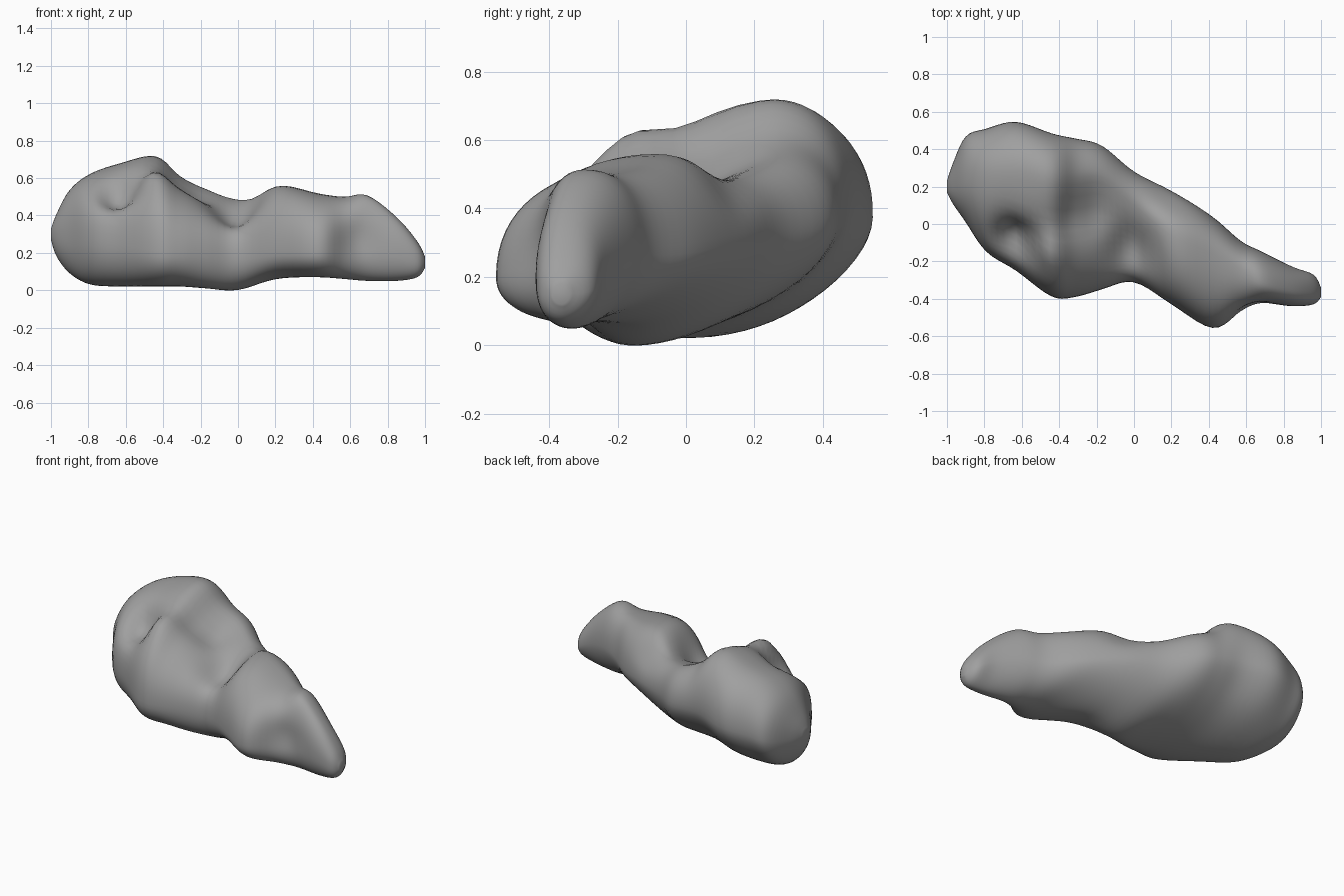
import bpy
import bmesh
import math
from mathutils import Vector

default_cube = bpy.data.objects.get("Cube")
if default_cube:
    bpy.data.objects.remove(default_cube, do_unlink=True)

# Cross-sections along the body, in hundredths of a unit:
# x, front y, back y, lowest z, highest z, y at lowest, y at highest, front z, back z
STATIONS = [
    (-100, 17, 23, 27, 33, 20, 20, 30, 30),
    (-97, 11, 32, 18, 41, 20, 21, 29, 30),
    (-90, 1, 47, 9, 54, 18, 24, 27, 32),
    (-79, -15, 51, 3, 63, 8, 25, 27, 35),
    (-63, -25, 55, 2, 69, -2, 25, 24, 37),
    (-44, -39, 49, 2, 73, -12, 22, 20, 38),
    (-31, -39, 46, 2, 62, -15, 22, 20, 37),
    (-17, -35, 42, 1, 55, -18, 23, 20, 35),
    (0, -31, 28, 0, 50, -14, 11, 18, 32),
    (20, -43, 18, 6, 57, -15, -6, 20, 31),
    (42, -56, 4, 7, 52, -32, -15, 20, 27),
    (57, -48, -9, 6, 50, -33, -24, 22, 26),
    (69, -43, -15, 5, 51, -32, -31, 22, 27),
    (85, -44, -23, 5, 39, -34, -35, 20, 22),
    (96, -43, -27, 7, 26, -36, -36, 16, 16),
    (100, -39, -34, 12, 18, -36, -36, 15, 15),
]
SIDES = 64
STEPS = 5

# Soft hollows and bumps: centre, radius, push
DENTS = [
    ((-.58, -.02, .62), .24, (0, 0, -.05)),       # slope around the crater
    ((-.6, -.07, .55), .12, (0, .08, -.13)),      # large crater
    ((-.57, .09, .62), .08, (0, -.05, .01)),      # overhanging crater lip
    ((-.44, -.15, .6), .08, (-.02, 0, .04)),      # crater horn
    ((-.38, .03, .65), .1, (0, 0, -.06)),         # gap behind the horn
    ((-.22, .06, .55), .13, (0, 0, -.08)),        # valley
    ((0, -.12, .45), .15, (0, .02, -.11)),        # saddle
    ((.16, .11, .47), .12, (0, -.02, -.05)),      # slope behind the middle lobe
    ((.61, -.46, .27), .1, (0, .03, 0)),          # hollow before the tail
    ((-.45, .46, .25), .14, (0, -.02, 0)),        # shallow rear hollow
]


def spline(a, b, c, d, t):
    """Smooth blend from b to c."""
    return b + t * ((c - a) + t * ((2 * a - 5 * b + 4 * c - d)
                    + t * (3 * (b - c) + d - a))) / 2


def station_at(i, t):
    last = len(STATIONS) - 1
    picks = [STATIONS[min(max(i + k, 0), last)] for k in (-1, 0, 1, 2)]
    return [spline(*values, t) / 100 for values in zip(*picks)]


def section_point(station, angle):
    """Point on an outline made of four rounded quarters, flatter under the back."""
    x, front, back, low, high, y_low, y_high, z_front, z_back = station
    across, upward = math.cos(angle), math.sin(angle)
    side_y, side_z = (back, z_back) if across > 0 else (front, z_front)
    end_y, end_z = (y_high, high) if upward > 0 else (y_low, low)
    power = 1.15 if across > 0 > upward else .9
    u, v = abs(across) ** power, abs(upward) ** power
    return Vector((x, end_y + u * (side_y - end_y), side_z + v * (end_z - side_z)))


def dented(point):
    moved = point.copy()
    for centre, radius, push in DENTS:
        distance = (point - Vector(centre)).length / radius
        moved += Vector(push) * math.exp(-distance ** 2)
    return moved


# Rock body: loft the rings, close both ends
bm = bmesh.new()
params = [(i, k / STEPS) for i in range(len(STATIONS) - 1) for k in range(STEPS)]
params.append((len(STATIONS) - 2, 1))
rings = []
for i, t in params:
    station = station_at(i, t)
    rings.append([bm.verts.new(dented(section_point(station, math.tau * n / SIDES)))
                  for n in range(SIDES)])
for near, far in zip(rings, rings[1:]):
    for n in range(SIDES):
        m = (n + 1) % SIDES
        bm.faces.new((near[n], near[m], far[m], far[n]))
bm.faces.new(rings[0])
bm.faces.new(rings[-1])

# Soften the quarter seams
for _ in range(2):
    bmesh.ops.smooth_vert(bm, verts=[v for ring in rings[2:-2] for v in ring], factor=.5,
                          use_axis_x=True, use_axis_y=True, use_axis_z=True)
bmesh.ops.recalc_face_normals(bm, faces=bm.faces)

mesh = bpy.data.meshes.new("rock_body")
bm.to_mesh(mesh)
bm.free()
rock = bpy.data.objects.new("rock_body", mesh)
bpy.context.collection.objects.link(rock)

# Plain grey stone
stone = bpy.data.materials.new("grey_stone")
stone.use_nodes = True
colour = (.35, .35, .35, 1)
stone.diffuse_color = colour
stone.node_tree.nodes["Principled BSDF"].inputs["Base Color"].default_value = colour
mesh.materials.append(stone)

bpy.ops.object.select_all(action='DESELECT')
rock.select_set(True)
bpy.context.view_layer.objects.active = rock
bpy.ops.object.shade_smooth_by_angle(angle=math.radians(50))
